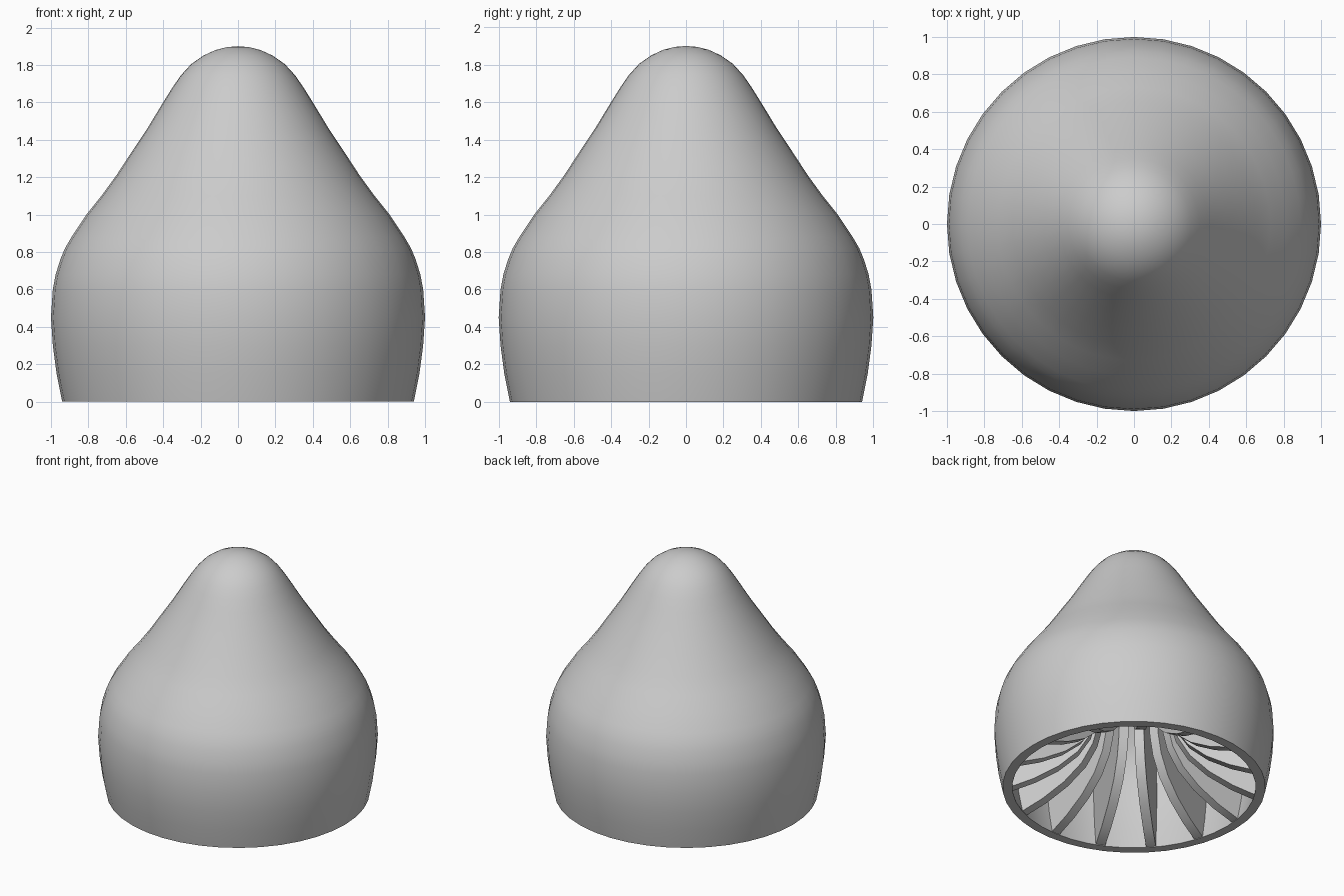
import bpy, bmesh
from math import pi, radians
from mathutils import Matrix, Vector

old = bpy.data.objects.get("Cube")
if old:
    bpy.data.objects.remove(old, do_unlink=True)

grey = bpy.data.materials.new("plain_grey")
grey.use_nodes = True
COLOUR = (0.6, 0.6, 0.6, 1)
grey.diffuse_color = COLOUR
grey.node_tree.nodes["Principled BSDF"].inputs["Base Color"].default_value = COLOUR

WALL = 0.07
RIB_WIDTH = 0.07
RIBS = 15
SIDES = 40
FIRST_RIB = radians(-90)

# Outer profile as (radius, height), from base to tip
OUTER = [(0.94, 0), (0.97, 0.15), (0.99, 0.3), (1.0, 0.45), (0.99, 0.6),
         (0.975, 0.68), (0.95, 0.76), (0.925, 0.82), (0.89, 0.88), (0.81, 1.0),
         (0.73, 1.1), (0.65, 1.21), (0.565, 1.34), (0.485, 1.46), (0.4, 1.6),
         (0.35, 1.68), (0.305, 1.745), (0.25, 1.805), (0.185, 1.85),
         (0.12, 1.88), (0.06, 1.895), (0, 1.9)]
# Free inner edge of each rib, from base upward
RIB_EDGE = [(0.875, 0), (0.71, 0.065), (0.54, 0.16), (0.4, 0.28), (0.31, 0.42),
            (0.27, 0.56), (0.25, 0.75), (0.21, 1.2), (0.18, 1.72)]


def offset(profile, depth):
    """Move a profile inward along its normals, keeping the base level."""
    pts = [Vector(p) for p in profile]
    result = []
    for i, p in enumerate(pts):
        t = (pts[min(i + 1, len(pts) - 1)] - pts[max(i - 1, 0)]).normalized()
        q = p + Vector((-t.y, t.x)) * depth
        if i == 0:
            q = Vector((p.x - depth, 0))
        if i == len(pts) - 1:
            q = Vector((0, p.y - depth))
        result.append((max(q.x, 0), q.y))
    return result


def finish(bm, name):
    """Turn the bmesh into a named, smooth-shaded object with sharp edges kept."""
    bmesh.ops.recalc_face_normals(bm, faces=bm.faces)
    mesh = bpy.data.meshes.new(name)
    bm.to_mesh(mesh)
    bm.free()
    mesh.materials.append(grey)
    obj = bpy.data.objects.new(name, mesh)
    bpy.context.collection.objects.link(obj)
    bpy.ops.object.select_all(action='DESELECT')
    obj.select_set(True)
    bpy.context.view_layer.objects.active = obj
    bpy.ops.object.shade_smooth_by_angle(angle=radians(30))


# Hollow shell: outer and inner profiles revolved together, open below
bm = bmesh.new()
loop = list(reversed(OUTER)) + offset(OUTER, WALL)
verts = [bm.verts.new((r, 0, z)) for r, z in loop]
edges = [bm.edges.new(pair) for pair in zip(verts, verts[1:])]
bmesh.ops.spin(bm, geom=verts + edges, cent=(0, 0, 0), axis=(0, 0, 1),
               angle=2 * pi, steps=SIDES)
bmesh.ops.remove_doubles(bm, verts=bm.verts, dist=0.0005)
finish(bm, "shell")

# Radial ribs inside: strips between the middle of the wall and the inner edge
buried = [p for p in offset(OUTER, WALL / 2) if p[0] > RIB_EDGE[-1][0]]
outline = buried + list(reversed(RIB_EDGE))
for n in range(RIBS):
    bm = bmesh.new()
    face = bm.faces.new([bm.verts.new((r, -RIB_WIDTH / 2, z + 0.003)) for r, z in outline])
    out = bmesh.ops.extrude_face_region(bm, geom=[face])["geom"]
    moved = [g for g in out if isinstance(g, bmesh.types.BMVert)]
    bmesh.ops.translate(bm, verts=moved, vec=(0, RIB_WIDTH, 0))
    flat = [f for f in bm.faces if len(f.verts) > 4]
    bmesh.ops.triangulate(bm, faces=flat)
    turn = Matrix.Rotation(FIRST_RIB + n * 2 * pi / RIBS, 4, 'Z')
    bmesh.ops.transform(bm, matrix=turn, verts=bm.verts)
    finish(bm, f"inner_rib_{n + 1}")
